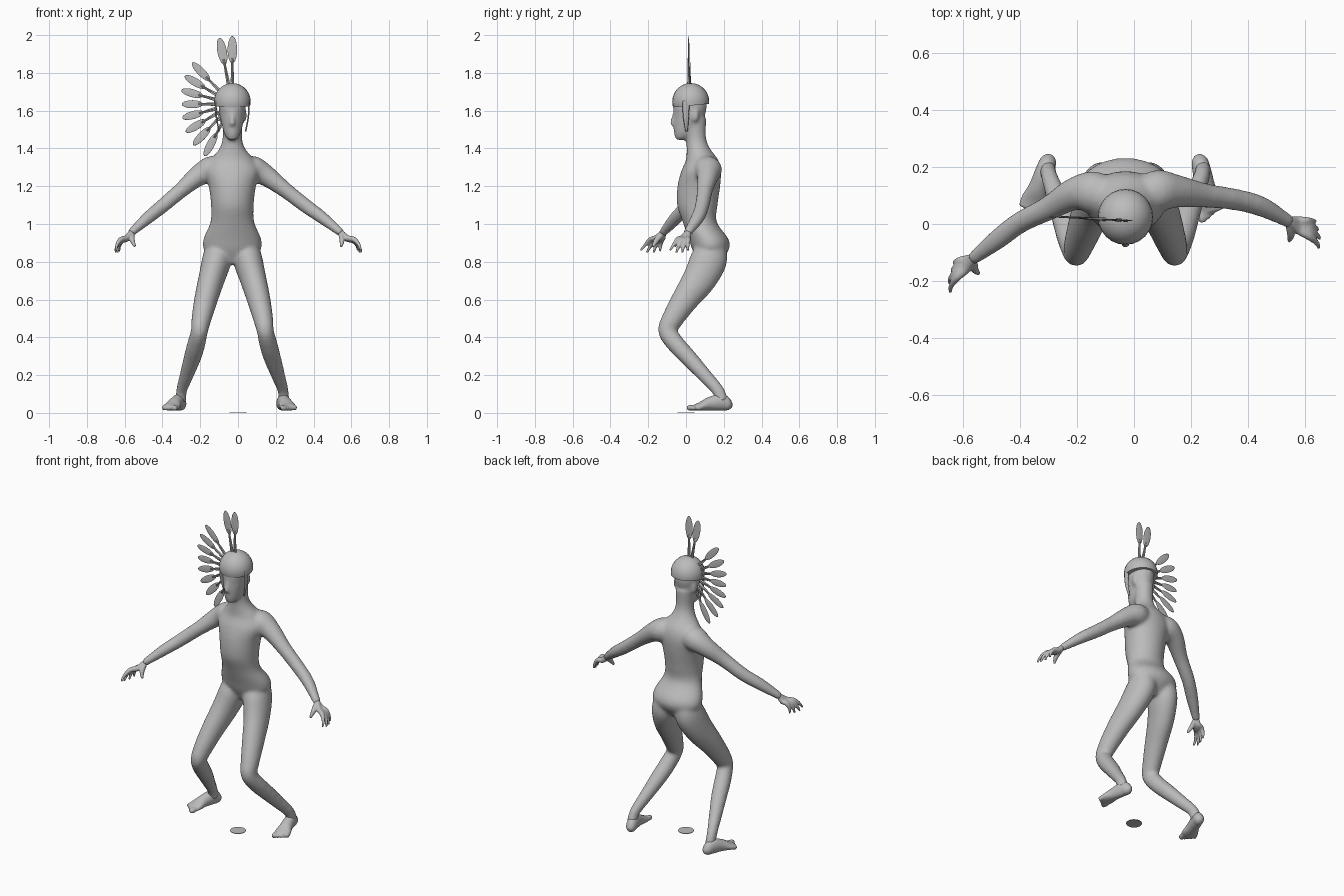
import bpy, bmesh, math
from mathutils import Vector, Matrix

old = bpy.data.objects.get("Cube")
if old:
    bpy.data.objects.remove(old)

MID = -0.03  # body midline
grey = bpy.data.materials.new("plain_grey")
grey.use_nodes = True
grey.diffuse_color = (0.5, 0.5, 0.5, 1)
grey.node_tree.nodes["Principled BSDF"].inputs["Base Color"].default_value = (0.5, 0.5, 0.5, 1)


def finish(name, bm, smooth=True):
    bmesh.ops.recalc_face_normals(bm, faces=bm.faces)
    for f in bm.faces:
        f.smooth = smooth
    mesh = bpy.data.meshes.new(name)
    bm.to_mesh(mesh)
    bm.free()
    mesh.materials.append(grey)
    obj = bpy.data.objects.new(name, mesh)
    bpy.context.collection.objects.link(obj)
    return obj


def spline(pts, steps=5):
    """Smooth interpolation through sections of any length."""
    p = [pts[0]] + list(pts) + [pts[-1]]
    out = []
    for i in range(1, len(p) - 2):
        for s in range(steps):
            t = s / steps
            out.append([b + t * (c - a) / 2 + t * t * (a - 2.5 * b + 2 * c - d / 2)
                        + t ** 3 * (1.5 * (b - c) + (d - a) / 2)
                        for a, b, c, d in zip(p[i - 1], p[i], p[i + 1], p[i + 2])])
    return out + [list(pts[-1])]


def loft(bm, sections, ref=(1, 0, 0), sides=20, level=False):
    """Skin elliptical sections (x, y, z, a, b); a lies along ref."""
    path = spline(sections)
    rings = []
    for i, (x, y, z, a, b) in enumerate(path):
        t = Vector(path[min(i + 1, len(path) - 1)][:3]) - Vector(path[max(i - 1, 0)][:3])
        t = Vector((0, 0, 1)) if level else t.normalized()
        u = Vector(ref)
        u = (u - t * u.dot(t)).normalized()
        v = t.cross(u)
        rings.append([bm.verts.new(Vector((x, y, z)) + u * a * math.cos(k) + v * b * math.sin(k))
                      for k in (math.tau * j / sides for j in range(sides))])
    for r, q in zip(rings, rings[1:]):
        for j in range(sides):
            n = (j + 1) % sides
            bm.faces.new((r[j], r[n], q[n], q[j]))
    bm.faces.new(rings[0])
    bm.faces.new(rings[-1])


def ball(bm, center, size, rot=Matrix()):
    m = Matrix.Translation(center) @ rot @ Matrix.Diagonal((*size, 1))
    return bmesh.ops.create_uvsphere(bm, u_segments=24, v_segments=14, radius=1, matrix=m)["verts"]


def fuse(obj, voxel, rounds):
    """Merge overlapping volumes into one skin."""
    m = obj.modifiers.new("fuse", "REMESH")
    m.mode, m.voxel_size, m.use_smooth_shade = "VOXEL", voxel, True
    s = obj.modifiers.new("soften", "SMOOTH")
    s.factor, s.iterations = 0.5, rounds


def mirror(x):
    return 2 * MID - x


# Torso and neck
bm = bmesh.new()
torso = [(.12, .79, .04, .05), (.13, .86, .145, .095), (.12, .92, .153, .105),
         (.073, 1.01, .116, .09), (.06, 1.1, .113, .107), (.068, 1.2, .125, .113),
         (.08, 1.28, .145, .105), (.085, 1.34, .115, .085), (.065, 1.4, .068, .062),
         (.053, 1.46, .051, .053), (.05, 1.56, .055, .058)]
loft(bm, [(MID, *s) for s in torso], level=True, sides=32)

# Head with nose, lips and ears
head = [(-.03, 1.445, .022, .025), (-.012, 1.475, .042, .05), (.008, 1.53, .057, .074),
        (.018, 1.58, .066, .084), (.022, 1.63, .072, .088), (.025, 1.7, .06, .07)]
loft(bm, [(MID, *s) for s in head], level=True, sides=32)
loft(bm, [(MID, -.058, 1.595, .007, .01), (MID, -.07, 1.55, .011, .013),
          (MID, -.071, 1.527, .016, .014), (MID, -.06, 1.515, .008, .008)], level=True)
ball(bm, (MID, -.056, 1.495), (.022, .012, .01))
for s in (-1, 1):
    ball(bm, (MID + s * .066, .05, 1.575), (.012, .02, .035))

# Arms
loft(bm, [(-.07, .09, 1.31, .05, .05), (-.14, .11, 1.29, .075, .07), (-.21, .105, 1.255, .058, .056),
          (-.3, .055, 1.18, .043, .042), (-.4, .005, 1.095, .038, .038),
          (-.48, -.055, 1.03, .036, .033), (-.57, -.125, .95, .023, .021)], ref=(0, 1, 0))
loft(bm, [(.01, .09, 1.31, .05, .05), (.08, .115, 1.29, .075, .07), (.15, .115, 1.255, .058, .056),
          (.25, .1, 1.18, .043, .042), (.36, .085, 1.095, .038, .038),
          (.45, .06, 1.03, .036, .033), (.55, .005, .95, .023, .021)], ref=(0, 1, 0))

# Legs
leg = [(-.1, .135, .88, .07, .08), (-.112, .12, .81, .078, .098), (-.14, .072, .71, .07, .09),
       (-.17, -.005, .6, .062, .072), (-.195, -.075, .49, .052, .057), (-.205, -.097, .43, .045, .05),
       (-.222, -.05, .36, .048, .048), (-.242, .015, .29, .046, .045), (-.272, .097, .2, .037, .038),
       (-.298, .168, .12, .029, .033), (-.302, .192, .06, .03, .034)]
for side in (0, 1):
    loft(bm, [((mirror(x) if side else x), *r) for x, *r in leg])
fuse(finish("body", bm), .01, 8)

# Hands: palm, four fingers and thumb
hands = {
    "right_hand": ((-.565, -.12, .955), [(-.645, -.24, .86), (-.648, -.208, .848), (-.637, -.172, .848),
                                         (-.628, -.138, .855)], (-.545, -.175, .88)),
    "left_hand": ((.545, .01, .955), [(.65, -.085, .86), (.652, -.052, .848), (.645, -.02, .848),
                                      (.635, .01, .858)], (.545, -.06, .88)),
}
for name, (wrist, tips, thumb) in hands.items():
    bm = bmesh.new()
    w = Vector(wrist)
    out = math.copysign(.012, w.x)
    for tip in tips:
        d = Vector(tip) - w
        knuckle = w + d * .55 + Vector((out, 0, .015))
        joint = w + d * .8 + Vector((out, 0, .01))
        loft(bm, [(*w, .016, .016), (*(w + d * .3), .017, .016), (*knuckle, .015, .014),
                  (*joint, .0095, .0095), (*tip, .006, .006)], ref=(0, 1, 0), sides=12)
    d = Vector(thumb) - w
    loft(bm, [(*(w + d * .1), .015, .015), (*(w + d * .55 + Vector((out * .5, -.006, 0))), .015, .014),
              (*thumb, .007, .007)], ref=(0, 1, 0), sides=12)
    fuse(finish(name, bm), .005, 3)


# Feet: built along a heel-to-toe direction
def foot(name, heel, toe, inner):
    bm = bmesh.new()
    h = Vector((*heel, 0))
    d = (Vector((*toe, 0)) - h).normalized()
    side = Vector((-d.y, d.x, 0))
    if side.x * inner < 0:
        side = -side
    prof = [(0, .038, .012, .012), (.02, .043, .028, .032), (.06, .056, .033, .044),
            (.12, .048, .036, .036), (.17, .034, .047, .023), (.205, .028, .046, .015)]
    loft(bm, [(*(h + d * s + Vector((0, 0, z))), a, b) for s, z, a, b in prof], ref=side)
    for i in range(5):
        r = .0155 - .0016 * i
        root = h + d * (.19 - .006 * i) + side * (.033 - .0175 * i) + Vector((0, 0, .03))
        end = root + d * (.045 - .003 * i) + Vector((0, 0, r - .02))
        loft(bm, [(*root, r * .8, r * .8), (*(root.lerp(end, .65)), r, r), (*end, r * .75, r * .7)],
             ref=side, sides=12)
    fuse(finish(name, bm), .005, 3)


foot("right_foot", (-.293, .243), (-.372, .02), 1)
foot("left_foot", (.226, .243), (.28, -.01), -1)

# Skull cap: sphere cut off above the brow
bm = bmesh.new()
ball(bm, (MID, .025, 1.648), (.097, .098, .098))
cut = bmesh.ops.bisect_plane(bm, geom=bm.verts[:] + bm.edges[:] + bm.faces[:], plane_co=(0, .025, 1.627),
                             plane_no=(0, -.1, 1), clear_inner=True)
bmesh.ops.contextual_create(bm, geom=[e for e in cut["geom_cut"] if isinstance(e, bmesh.types.BMEdge)])
cap = finish("skull_cap", bm)
bpy.context.view_layer.objects.active = cap
cap.select_set(True)
bpy.ops.object.shade_smooth_by_angle()

# Tapered side straps hanging from the cap
for s, name in ((-1, "right_strap"), (1, "left_strap")):
    bm = bmesh.new()
    loft(bm, [(MID + s * .088, .0, 1.65, .004, .018), (MID + s * .085, .0, 1.57, .004, .016),
              (MID + s * .07, .003, 1.49, .004, .006)], level=True, sides=8)
    finish(name, bm)

# Feather crest: flat blades on twin quills, fanned around the head
feathers = [(90, .36, .145), (101, .357, .145)]
for i in range(8):
    k = abs(i - 3.2) / 4.8
    feathers.append((134 + 15.4 * i, .265 + .06 * k, .11 + .035 * k))
for i, (deg, reach, length) in enumerate(feathers):
    a = math.radians(deg)
    d = Vector((math.cos(a), -.06 * math.cos(a), math.sin(a)))
    hub = Vector((MID, .012, 1.635))
    bm = bmesh.new()
    ball(bm, hub + d * (reach - length / 2), (length / 2, .0025, .025 if i < 2 else .021),
         Matrix.Rotation(-a, 4, "Y"))
    across = Vector((-d.z, 0, d.x)) * .005
    for s in (-1, 1):
        p, q = hub + d * .085 + across * s, hub + d * (reach - length * .8) + across * s * .5
        loft(bm, [(*p, .006, .006), (*q, .003, .003)], ref=(0, 1, 0), sides=6)
    finish("crest_feather_%d" % (i + 1), bm)

# Small ground disc between the feet
bm = bmesh.new()
bmesh.ops.create_cone(bm, cap_ends=True, segments=24, radius1=.045, radius2=.045, depth=.003,
                      matrix=Matrix.Translation((0, 0, .0015)))
finish("ground_disc", bm, False)
